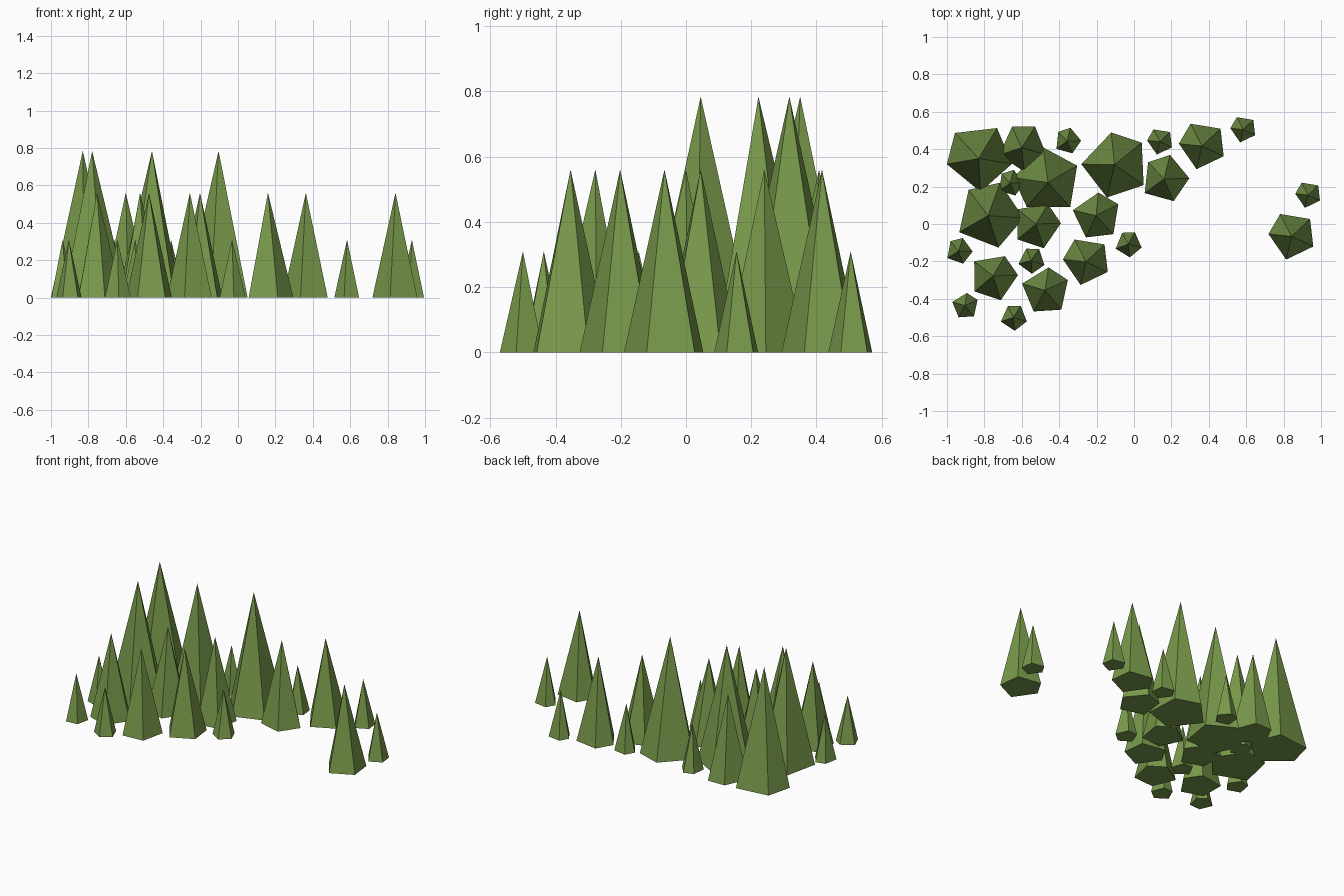
import bpy, bmesh
from math import radians, cos, sin

if "Cube" in bpy.data.objects:
    bpy.data.objects.remove(bpy.data.objects["Cube"])

# shared foliage material
leaf = bpy.data.materials.new("foliage_green")
leaf.diffuse_color = (0.19, 0.32, 0.07, 1)
leaf.use_nodes = True
leaf.node_tree.nodes["Principled BSDF"].inputs["Base Color"].default_value = leaf.diffuse_color

# slightly uneven five-sided spire, shared by all trees (angle, radius)
BASE = [(0, 0.187), (57, 0.173), (140, 0.178), (218, 0.18), (286, 0.19)]
HEIGHT = 0.784
bm = bmesh.new()
ring = [bm.verts.new((r * cos(radians(a)), r * sin(radians(a)), 0)) for a, r in BASE]
tip = bm.verts.new((0, 0, HEIGHT))
bm.faces.new(ring[::-1])
for i in range(5):
    bm.faces.new((ring[i], ring[(i + 1) % 5], tip))
mesh = bpy.data.meshes.new("conifer_spire")
bm.to_mesh(mesh)
bm.free()
mesh.materials.append(leaf)


def plant(name, scale, spots):
    for i, (x, y, turn) in enumerate(spots, 1):
        tree = bpy.data.objects.new(f"{name}_{i}", mesh)
        tree.location = (x, y, 0)
        tree.rotation_euler.z = radians(turn)
        tree.scale = (scale,) * 3
        bpy.context.collection.objects.link(tree)


# tall, middle and small trees: x, y, turn
plant("tall_tree", 1.0, [
    (-0.83, 0.35, 133), (-0.104, 0.317, 39), (-0.78, 0.045, 70), (-0.46, 0.222, 172)])
plant("middle_tree", 0.715, [
    (-0.6, 0.408, 58), (0.16, 0.24, 76), (0.363, 0.417, 117),
    (-0.754, -0.278, 2), (-0.476, -0.354, 24), (-0.257, -0.202, 117),
    (-0.203, 0.045, 27), (-0.524, 0.0, 2), (0.842, -0.066, 117)])
plant("small_tree", 0.395, [
    (-0.938, -0.145, 72), (-0.904, -0.436, 24), (-0.645, -0.5, 58),
    (-0.55, -0.195, 55), (-0.032, -0.108, 60), (0.583, 0.505, 117),
    (0.93, 0.155, 117), (0.138, 0.44, 117), (-0.358, 0.443, 76), (-0.662, 0.218, 75)])
